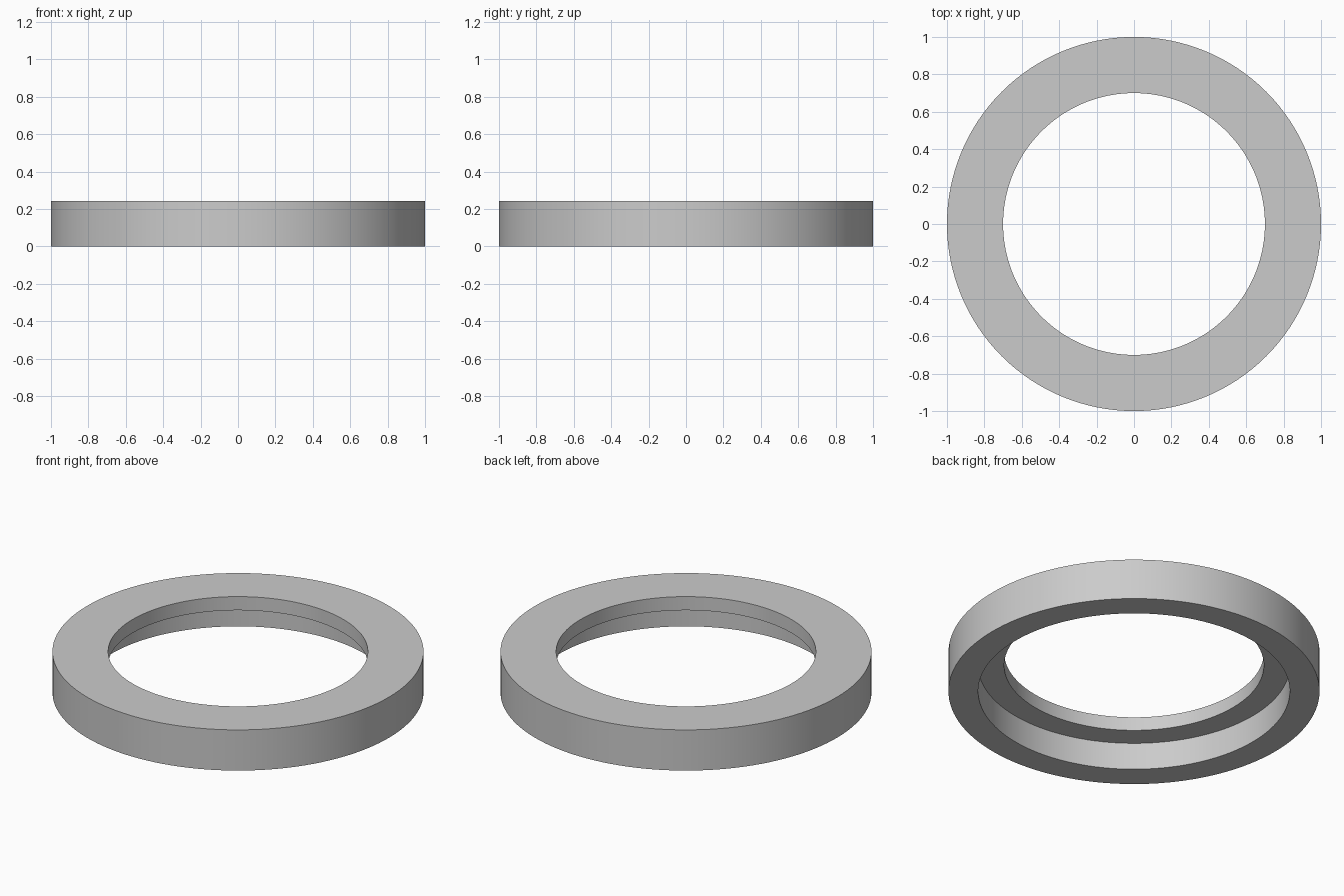
import bpy, bmesh, math

if "Cube" in bpy.data.objects:
    bpy.data.objects.remove(bpy.data.objects["Cube"])

# Stepped ring: one cross-section (radius, height) revolved about z
R_OUT, R_BORE, R_HOLE = 1.0, 0.84, 0.70
HEIGHT, LEDGE = 0.242, 0.161
SEGMENTS = 128
profile = [(R_BORE, 0), (R_OUT, 0), (R_OUT, HEIGHT),
           (R_HOLE, HEIGHT), (R_HOLE, LEDGE), (R_BORE, LEDGE)]

bm = bmesh.new()
verts = [bm.verts.new((r, 0, z)) for r, z in profile]
edges = [bm.edges.new((verts[i], verts[(i + 1) % len(verts)])) for i in range(len(verts))]
bmesh.ops.spin(bm, geom=verts + edges, cent=(0, 0, 0), axis=(0, 0, 1),
               angle=2 * math.pi, steps=SEGMENTS, use_merge=False)
bmesh.ops.remove_doubles(bm, verts=bm.verts, dist=1e-4)
bmesh.ops.recalc_face_normals(bm, faces=bm.faces)

mesh = bpy.data.meshes.new("stepped_ring")
bm.to_mesh(mesh)
bm.free()
ring = bpy.data.objects.new("stepped_ring", mesh)
bpy.context.collection.objects.link(ring)

# Smooth round walls, crisp rims
bpy.context.view_layer.objects.active = ring
ring.select_set(True)
bpy.ops.object.shade_smooth_by_angle(angle=math.radians(30))
